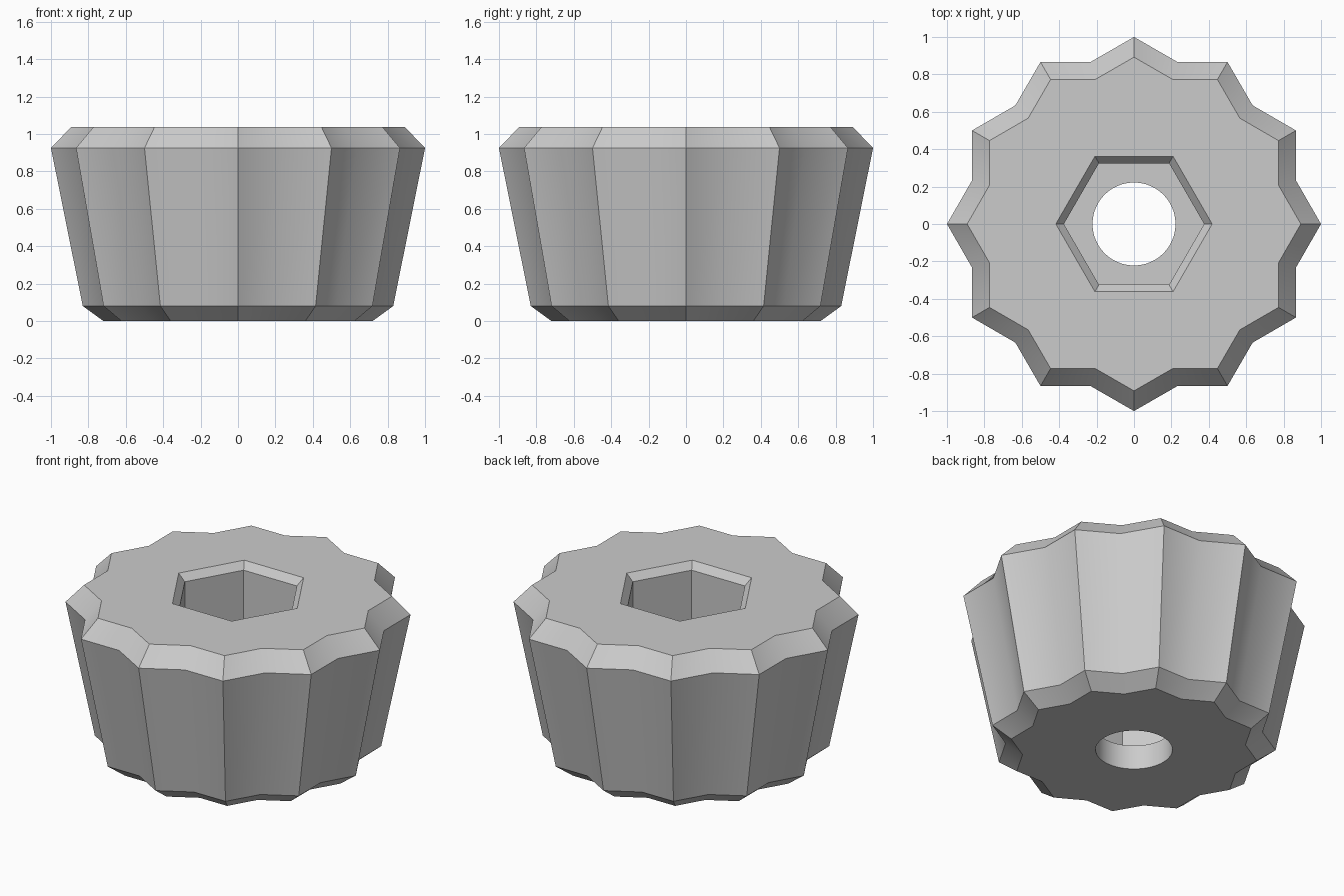
import bpy
import bmesh
from math import cos, sin, pi, radians

cube = bpy.data.objects.get("Cube")
if cube:
    bpy.data.objects.remove(cube, do_unlink=True)

grey = bpy.data.materials.new("plain grey")
grey.use_nodes = True
colour = (0.6, 0.6, 0.6, 1.0)
grey.diffuse_color = colour
grey.node_tree.nodes["Principled BSDF"].inputs["Base Color"].default_value = colour

POINTS = 12
VALLEY = 0.897
bm = bmesh.new()


def ring(count, z, radius):
    """Closed ring of vertices; radius is a function of the index."""
    verts = []
    for i in range(count):
        a = 2 * pi * i / count
        verts.append(bm.verts.new((radius(i) * cos(a), radius(i) * sin(a), z)))
    return verts


def star(z, size):
    return ring(2 * POINTS, z, lambda i: size * (VALLEY if i % 2 else 1))


def polygon(count, z, size):
    return ring(count, z, lambda i: size)


def loft(rings):
    for low, high in zip(rings, rings[1:]):
        n = len(low)
        for i in range(n):
            j = (i + 1) % n
            bm.faces.new((low[i], low[j], high[j], high[i]))


def fill_between(outer, inner):
    """Flat face with a hole in it."""
    edges = []
    for loop in (outer, inner):
        for a, b in zip(loop, loop[1:] + loop[:1]):
            edges.append(bm.edges.get((a, b)) or bm.edges.new((a, b)))
    bmesh.ops.triangle_fill(bm, use_beauty=True, use_dissolve=False, edges=edges)


# Fluted, tapered outside with chamfered ends
outside = [star(0, 0.72), star(0.08, 0.83), star(0.925, 1.0), star(1.037, 0.892)]
loft(outside)

# Hexagonal socket with a chamfered mouth
socket = [polygon(6, 1.037, 0.418), polygon(6, 0.993, 0.375), polygon(6, 0.155, 0.375)]
loft(socket)

# Round bore through the base
bore = [polygon(48, 0.155, 0.222), polygon(48, 0, 0.222)]
loft(bore)

# Top face, socket floor and underside
fill_between(outside[-1], socket[0])
fill_between(socket[-1], bore[0])
fill_between(outside[0], bore[-1])

bmesh.ops.recalc_face_normals(bm, faces=bm.faces)
mesh = bpy.data.meshes.new("fluted_knob")
bm.to_mesh(mesh)
bm.free()
mesh.materials.append(grey)

knob = bpy.data.objects.new("fluted_knob", mesh)
bpy.context.collection.objects.link(knob)
bpy.ops.object.select_all(action="DESELECT")
knob.select_set(True)
bpy.context.view_layer.objects.active = knob
bpy.ops.object.shade_smooth_by_angle(angle=radians(33))
